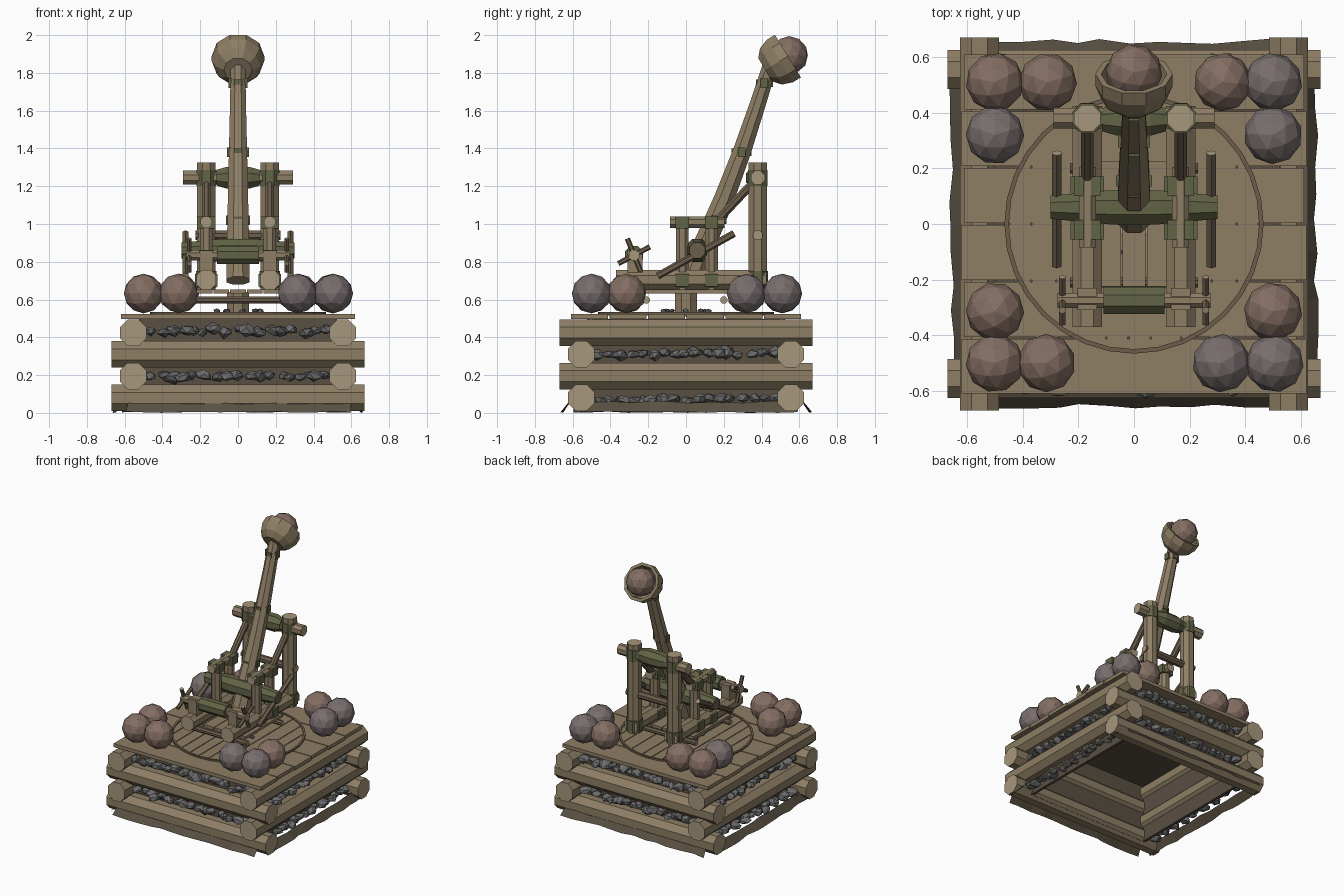
import bpy, bmesh, math, random
from mathutils import Vector, Matrix

if "Cube" in bpy.data.objects:
    bpy.data.objects.remove(bpy.data.objects["Cube"])
random.seed(4)

def mat(name, c):
    m = bpy.data.materials.new(name)
    m.diffuse_color = (*c, 1)
    m.use_nodes = True
    m.node_tree.nodes["Principled BSDF"].inputs["Base Color"].default_value = m.diffuse_color
    return m

WOOD = mat("wood", (0.27, 0.21, 0.13))
CUT = mat("cut_wood", (0.38, 0.31, 0.20))
OLD = mat("dark_wood", (0.15, 0.11, 0.07))
EARTH = mat("earth", (0.10, 0.08, 0.055))
ROPE = mat("rope", (0.12, 0.125, 0.06))
TAN = mat("brown_stone", (0.23, 0.155, 0.125))
MAUVE = mat("grey_stone", (0.19, 0.155, 0.155))
RUBBLE = mat("rubble", (0.15, 0.15, 0.15))

def finish(name, bm, *mats):
    bmesh.ops.recalc_face_normals(bm, faces=bm.faces)
    me = bpy.data.meshes.new(name)
    bm.to_mesh(me)
    bm.free()
    for m in mats:
        me.materials.append(m)
    ob = bpy.data.objects.new(name, me)
    bpy.context.collection.objects.link(ob)
    return ob

def tube(name, pts, radii, m=WOOD, end=CUT, n=8, turn=0.5):
    """Faceted beam along a path; one radius per point or a single one."""
    pts = [Vector(p) for p in pts]
    if not isinstance(radii, (list, tuple)):
        radii = [radii] * len(pts)
    d = (pts[-1] - pts[0]).normalized()
    ref = Vector((0, 0, 1)) if abs(d.z) < 0.8 else Vector((0, 1, 0))
    bm = bmesh.new()
    rings = []
    for i, p in enumerate(pts):
        t = (pts[min(i + 1, len(pts) - 1)] - pts[max(i - 1, 0)]).normalized()
        u = t.cross(ref).normalized()
        v = t.cross(u)
        rings.append([bm.verts.new(p + radii[i] * (u * math.cos(a) + v * math.sin(a)))
                      for a in [(k + turn) * math.tau / n for k in range(n)]])
    for a, b in zip(rings, rings[1:]):
        for k in range(n):
            bm.faces.new((a[k], a[(k + 1) % n], b[(k + 1) % n], b[k]))
    for r in (rings[0], rings[-1]):
        bm.faces.new(r).material_index = 1
    return finish(name, bm, m, end)

def box(name, lo, hi, m=WOOD):
    bm = bmesh.new()
    lo, hi = Vector(lo), Vector(hi)
    bmesh.ops.create_cube(bm, size=1, matrix=Matrix.Translation((lo + hi) / 2)
                          @ Matrix.Diagonal((*(hi - lo), 1)))
    return finish(name, bm, m)

def ball(name, c, r, m):
    bm = bmesh.new()
    rot = Matrix.Rotation(random.uniform(0, 6), 4, 'Z')
    bmesh.ops.create_icosphere(bm, subdivisions=2, radius=r, matrix=Matrix.Translation(c) @ rot)
    return finish(name, bm, m)

def add_rock(bm, c, s):
    rot = Matrix.Rotation(random.uniform(0, 6), 4, 'Z')
    new = bmesh.ops.create_icosphere(bm, subdivisions=1, radius=1,
        matrix=Matrix.Translation(c) @ rot @ Matrix.Diagonal((s, s * 0.9, s * 0.65, 1)))
    for v in new['verts']:
        v.co += Vector([random.uniform(-.18, .18) * s for _ in range(3)])

# Log crib: alternating courses
for s in (-1, 1):
    for z in (0.08, 0.31):
        tube("cross_log", [(-0.67, s * 0.555, z), (0.67, s * 0.555, z)], 0.076)
    for z in (0.195, 0.425):
        tube("side_log", [(s * 0.555, -0.67, z), (s * 0.555, 0.67, z)], 0.076)

# Earth lining and rubble between the logs
for s in (-1, 1):
    box("earth_wall_front_back", (-0.52, s * 0.515 - 0.01, 0.03), (0.52, s * 0.515 + 0.01, 0.497), EARTH)
    box("earth_wall_side", (s * 0.515 - 0.01, -0.5, 0.03), (s * 0.515 + 0.01, 0.5, 0.497), EARTH)
box("earth_top", (-0.5, -0.5, 0.47), (0.5, 0.5, 0.497), EARTH)
bm = bmesh.new()
for s in (-1, 1):
    for k in range(17):
        a = -0.46 + k * 0.0575
        for z in (0.19, 0.43):
            add_rock(bm, (a + random.uniform(-.02, .02), s * random.uniform(.54, .58), z + random.uniform(-.005, .015)),
                     random.uniform(.035, .05))
        for z in (0.065, 0.31):
            add_rock(bm, (s * random.uniform(.54, .58), a + random.uniform(-.02, .02), z + random.uniform(-.005, .015)),
                     random.uniform(.035, .05))
finish("rubble_fill", bm, RUBBLE)

# Ragged earth strips along the foot of each side
for k in range(4):
    bm = bmesh.new()
    rot = Matrix.Rotation(k * math.pi / 2, 3, 'Z')
    rows = []
    for j in range(13):
        x = -0.58 + j * 1.18 / 12
        rows.append([bm.verts.new(rot @ Vector(p)) for p in
                     ((x, -0.615, random.uniform(0.05, 0.068)),
                      (x + random.uniform(-.02, .02), -random.uniform(0.645, 0.666), random.uniform(0, 0.008)))])
    for a, b in zip(rows, rows[1:]):
        bm.faces.new((a[0], b[0], b[1], a[1]))
    finish("earth_skirt", bm, EARTH)

# Deck planks, running across
for k in range(6):
    y = -0.61 + k * 0.2045
    e = 0.62 - 0.008 * (k % 2)
    box("deck_plank", (-e, y, 0.497), (e, y + 0.197, 0.523))

# Turntable: planks clipped to a circle, and its rim
R = 0.45
edges = [-0.449, -0.37, -0.28, -0.19, -0.1, -0.02, 0.06, 0.17, 0.28, 0.37, 0.449]
bm = bmesh.new()
for a, b in zip(edges, edges[1:]):
    xs = [a + 0.003 + (b - a - 0.006) * i / 3 for i in range(4)]
    loop = [(x, -math.sqrt(R * R - x * x)) for x in xs]
    loop += [(x, -y) for x, y in reversed(loop)]
    f = bm.faces.new([bm.verts.new((x, y, 0.518)) for x, y in loop])
    ext = bmesh.ops.extrude_face_region(bm, geom=[f])['geom']
    bmesh.ops.translate(bm, vec=(0, 0, 0.01), verts=[g for g in ext if isinstance(g, bmesh.types.BMVert)])
finish("turntable_planks", bm, WOOD)

def lathe(name, prof, n, m, matrix, closed=True):
    bm = bmesh.new()
    rings = [[bm.verts.new(matrix @ Vector((r * math.cos(k * math.tau / n), r * math.sin(k * math.tau / n), h)))
              for k in range(n)] for r, h in prof]
    for a, b in zip(rings, rings[1:] + ([rings[0]] if closed else [])):
        for k in range(n):
            bm.faces.new((a[k], a[(k + 1) % n], b[(k + 1) % n], b[k]))
    if not closed:
        bm.faces.new(rings[0])
        bm.faces.new(rings[-1])
    return finish(name, bm, m)

lathe("turntable_rim", [(0.45, 0.515), (0.466, 0.515), (0.466, 0.534), (0.45, 0.534)], 32, OLD, Matrix())

# Pivot post with loose stones, carrier rods and carrier platform
tube("pivot_post", [(0, 0, 0.51), (0, 0, 0.64)], 0.062)
bm = bmesh.new()
for k in range(9):
    a = k * 0.7
    add_rock(bm, (0.12 * math.cos(a), 0.12 * math.sin(a), 0.54), 0.02)
finish("loose_stones", bm, RUBBLE)
for y in (-0.21, 0.2):
    tube("carrier_rod", [(-0.23, y, 0.597), (0.23, y, 0.597)], 0.02, OLD)
for k in range(5):
    x = -0.22 + k * 0.089
    box("carrier_plank", (x, -0.225, 0.632), (x + 0.084, 0.225, 0.652))

# Frame, one side at a time
for s in (-1, 1):
    x = s * 0.168
    tube("base_beam", [(x, -0.37, 0.705), (x, 0.425, 0.705)], 0.057)
    tube("back_post", [(x, 0.38, 0.65), (x, 0.38, 1.325)], 0.052)
    tube("back_post_binding", [(x, 0.38, 1.2), (x, 0.38, 1.285)], 0.057, ROPE, ROPE)
    tube("back_post_foot_binding", [(x, 0.38, 0.665), (x, 0.38, 0.75)], 0.06, ROPE, ROPE)
    for y in (-0.02, 0.135):
        tube("short_post", [(x, y, 0.64), (x, y, 1.02)], 0.037)
        box("post_top_binding", (x - 0.048, y - 0.035, 0.975), (x + 0.048, y + 0.035, 1.04), ROPE)
        box("post_foot_binding", (x - 0.06, y - 0.035, 0.67), (x + 0.06, y + 0.035, 0.735), ROPE)
    tube("cap_rail", [(x, -0.085, 1.01), (x, 0.205, 1.01)], 0.033)
    tube("brace", [(x, 0.14, 0.99), (x, 0.375, 1.24)], 0.024, OLD)
    # Winch bracket and handles
    box("winch_bracket", (x - 0.035, -0.31, 0.74), (x + 0.035, -0.23, 0.86))
    for a in (math.radians(28), math.radians(112)):
        dy, dz = 0.095 * math.cos(a), 0.095 * math.sin(a)
        tube("winch_spoke", [(s * 0.258, -0.275 - dy, 0.835 - dz), (s * 0.258, -0.275 + dy, 0.835 + dz)],
             0.014, OLD, CUT, 6)
    # Tightening lever at the end of the torsion bundle
    tube("tension_lever", [(s * 0.278, -0.15, 0.725), (s * 0.278, 0.255, 0.95)], 0.019, OLD, CUT, 6)

# Cross members
tube("stop_bar", [(-0.29, 0.38, 1.245), (0.29, 0.38, 1.245)], 0.04)
tube("stop_bar_padding", [(x, 0.375, 1.245) for x in (-0.115, -0.06, 0.06, 0.115)],
     [0.045, 0.062, 0.062, 0.045], ROPE, ROPE)
tube("middle_rod", [(-0.225, 0.38, 0.94), (0.225, 0.38, 0.94)], 0.028, OLD)
tube("winch_axle", [(-0.275, -0.275, 0.835), (0.275, -0.275, 0.835)], 0.03)
tube("winch_rope_drum", [(-0.11, -0.275, 0.835), (0.11, -0.275, 0.835)], 0.052, ROPE, ROPE)
tube("torsion_bundle", [(x, 0.06, 0.86) for x in (-0.3, -0.2, -0.09, 0.09, 0.2, 0.3)],
     [0.045, 0.055, 0.066, 0.066, 0.055, 0.045], ROPE, OLD)

# Throwing arm with rope pegs
arm = [(0, 0.025, 0.70), (0, 0.085, 0.86), (0, 0.2, 1.13), (0, 0.295, 1.38), (0, 0.375, 1.62), (0, 0.445, 1.84)]
arm_r = [0.066, 0.064, 0.058, 0.052, 0.046, 0.042]
tube("throwing_arm", arm, arm_r)
for y, z, r in ((0.155, 1.02, 0.056), (0.295, 1.38, 0.049), (0.415, 1.745, 0.041)):
    for s in (-1, 1):
        box("arm_peg", (s * r - 0.008, y - 0.02, z - 0.025), (s * r + 0.008, y + 0.02, z + 0.025), ROPE)
    box("arm_band", (-0.02, y - r - 0.004, z - 0.02), (0.02, y + r + 0.004, z + 0.02), ROPE)

# Cup and its loaded stone
axis = Vector((0, 0.85, 0.52)).normalized()
place = Matrix.Translation((0, 0.42, 1.816)) @ axis.to_track_quat('Z', 'Y').to_matrix().to_4x4()
lathe("cup", [(0.075, 0), (0.118, 0.035), (0.139, 0.09), (0.139, 0.14), (0.118, 0.14), (0.105, 0.075), (0.06, 0.03)],
      10, WOOD, place, closed=False)
ball("loaded_stone", (0, 0.545, 1.893), 0.102, TAN)

# Stone piles at the deck corners
for x, y, m in ((-.5, .51, TAN), (-.31, .51, TAN), (-.5, .32, MAUVE),
                (.32, .51, TAN), (.5, .51, MAUVE), (.5, .32, MAUVE),
                (-.5, -.5, TAN), (-.315, -.5, TAN), (-.5, -.315, TAN),
                (.315, -.5, MAUVE), (.505, -.5, MAUVE), (.5, -.315, TAN)):
    ball("spare_stone", (x, y, 0.632), 0.105, m)
